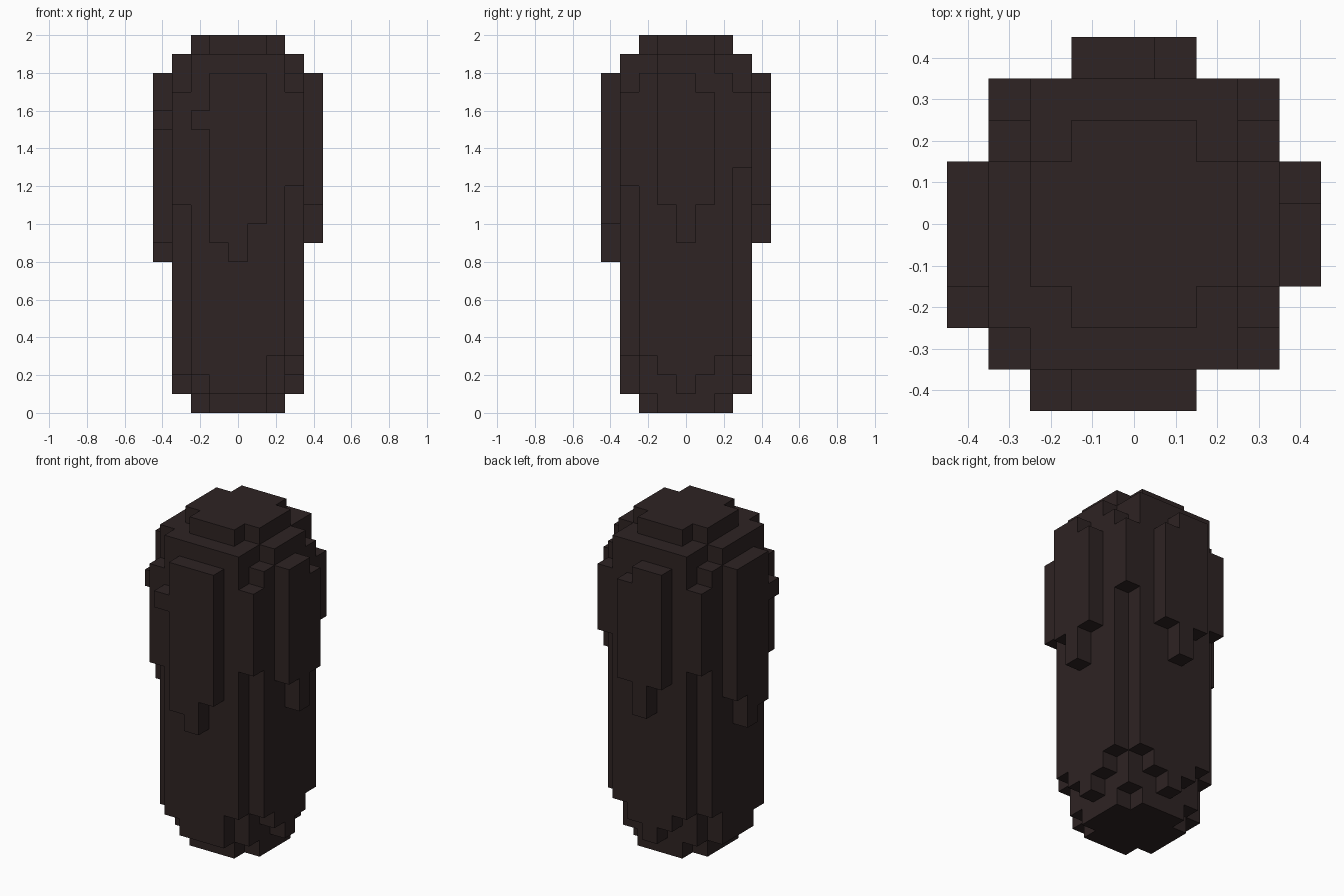
import bpy, bmesh
from mathutils import Vector

old = bpy.data.objects.get("Cube")
if old:
    bpy.data.objects.remove(old, do_unlink=True)

CELL = 0.1

# Single dark brown material
bark = bpy.data.materials.new("dark_brown")
bark.use_nodes = True
color = (0.0275, 0.0170, 0.0168, 1.0)
bark.diffuse_color = color
bsdf = bark.node_tree.nodes["Principled BSDF"]
bsdf.inputs["Base Color"].default_value = color
bsdf.inputs["Roughness"].default_value = 0.9


def column(x, y, low, high):
    """Cells of one upright column, between two heights counted in cells."""
    return {(x, y, z) for z in range(low, high)}


def block(half_x, half_y, low, high):
    cells = set()
    for x in range(-half_x, half_x + 1):
        for y in range(-half_y, half_y + 1):
            cells |= column(x, y, low, high)
    return cells


# Core trunk with plus-shaped end caps
core = block(2, 2, 1, 19)
for low, high in ((0, 1), (19, 20)):
    core |= block(2, 1, low, high) | block(1, 2, low, high)


def side_cells(place, lows, highs):
    """A row of columns on one side, running from -2 upward."""
    cells = set()
    for i, (low, high) in enumerate(zip(lows, highs)):
        x, y = place(i - len(lows) // 2)
        cells |= column(x, y, low, high)
    return cells


def front(d):
    return lambda t: (t, -d)


def back(d):
    return lambda t: (t, d)


def left(d):
    return lambda t: (d, t)


def right(d):
    return lambda t: (-d, t)


# Flat bark layers with stepped lower ends
full = (19,) * 5
wedge = (3, 2, 1, 2, 3)
skirt = (2, 1, 1, 1, 3)
parts = {
    "core": core,
    "front_layer": side_cells(front(3), skirt, full),
    "back_layer": side_cells(back(3), wedge, full),
    "left_layer": side_cells(left(3), wedge, (18, 19, 19, 19, 18)),
    "right_layer": side_cells(right(3), skirt, (19, 19, 19, 19, 18)),
}

# Corner posts that stop partway down
parts["corner_posts"] = (column(3, -3, 12, 17) | column(-3, -3, 11, 17)
                         | column(3, 3, 13, 17) | column(-3, 3, 12, 17))

# Raised outer plates with hanging drips, and a nub beside two of them
drip_a, drip_b = (9, 8, 10), (11, 9, 11)
flat_top, cut_top = (18, 18, 18), (18, 18, 17)
nub = 15
parts["front_plate"] = side_cells(front(4), drip_a, flat_top) | column(-2, -4, nub, nub + 1)
parts["right_plate"] = side_cells(right(4), drip_a, flat_top) | column(-4, -2, nub, nub + 1)
parts["left_plate"] = side_cells(left(4), drip_b, cut_top)
parts["back_plate"] = side_cells(back(4), drip_b, cut_top)

occupied = set().union(*parts.values())


def build(name, cells):
    """Make the outer skin of a set of cells, with flat areas merged."""
    bm = bmesh.new()
    for cell in sorted(cells):
        center = Vector(cell) + Vector((0, 0, 0.5))
        for axis in range(3):
            for sign in (-1, 1):
                step = [0, 0, 0]
                step[axis] = sign
                if tuple(c + s for c, s in zip(cell, step)) in occupied:
                    continue
                n = Vector(step)
                u = Vector([float(i == (axis + 1) % 3) for i in range(3)])
                v = n.cross(u)
                corners = [n + u + v, n - u + v, n - u - v, n + u - v]
                bm.faces.new([bm.verts.new((center + c / 2) * CELL) for c in corners])
    bmesh.ops.remove_doubles(bm, verts=bm.verts, dist=CELL / 100)
    bmesh.ops.dissolve_limit(bm, angle_limit=0.01, verts=bm.verts, edges=bm.edges)
    mesh = bpy.data.meshes.new(name)
    bm.to_mesh(mesh)
    bm.free()
    mesh.materials.append(bark)
    bpy.context.collection.objects.link(bpy.data.objects.new(name, mesh))


for part_name, part_cells in parts.items():
    build(part_name, part_cells)
